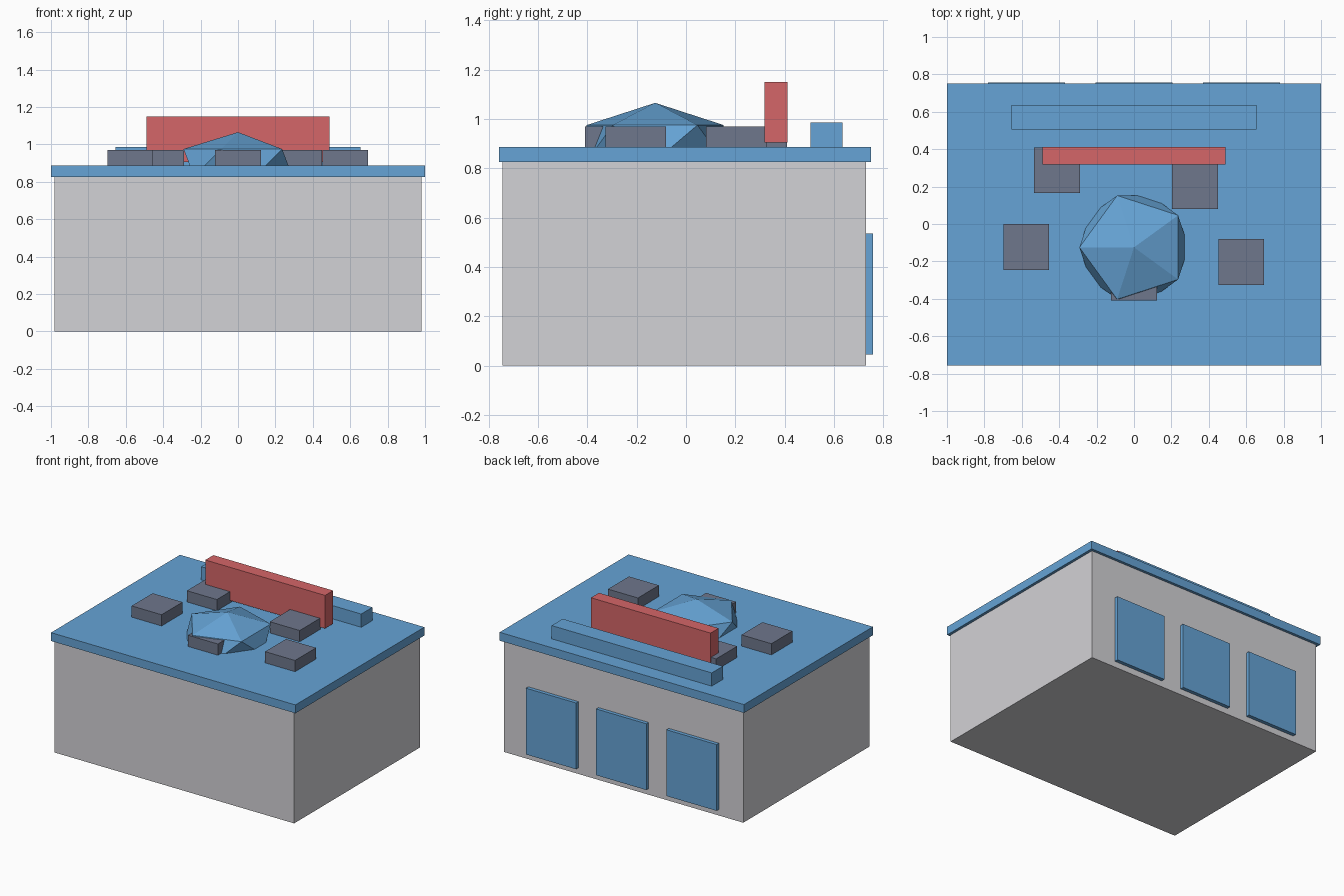
import bpy
import math

old = bpy.data.objects.get("Cube")
if old:
    bpy.data.objects.remove(old, do_unlink=True)


def material(name, rgb):
    mat = bpy.data.materials.new(name)
    mat.use_nodes = True
    colour = (*rgb, 1.0)
    mat.diffuse_color = colour
    for node in mat.node_tree.nodes:
        if node.type == 'BSDF_PRINCIPLED':
            node.inputs["Base Color"].default_value = colour
    return mat


BLUE = material("sky blue", (0.133, 0.371, 0.672))
GREY = material("light grey", (0.651, 0.644, 0.672))
RED = material("soft red", (0.665, 0.133, 0.138))
SLATE = material("slate grey", (0.156, 0.184, 0.262))


def finish(obj, name, mat):
    obj.name = name
    obj.data.name = name
    obj.data.materials.append(mat)
    return obj


def box(name, mat, x, y, z):
    """Box spanning the (low, high) range on each axis."""
    spans = (x, y, z)
    bpy.ops.mesh.primitive_cube_add(size=1, location=[(a + b) / 2 for a, b in spans])
    obj = bpy.context.object
    obj.scale = [b - a for a, b in spans]
    bpy.ops.object.transform_apply(location=False, rotation=False, scale=True)
    return finish(obj, name, mat)


WALL_TOP, ROOF_TOP = 0.825, 0.887

# Building and overhanging roof slab
box("walls", GREY, (-0.98, 0.98), (-0.743, 0.73), (0, WALL_TOP))
box("roof", BLUE, (-1, 1), (-0.757, 0.75), (WALL_TOP, ROOF_TOP))

# Three rear doors
for side, x in (("right", -0.575), ("middle", 0), ("left", 0.575)):
    box(side + "_door", BLUE, (x - 0.205, x + 0.205), (0.725, 0.757), (0.045, 0.535))

# Raised rear ledge and sign board hovering just above the roof
box("rear_ledge", BLUE, (-0.655, 0.655), (0.505, 0.635), (ROOF_TOP, 0.985))
box("sign_board", RED, (-0.49, 0.49), (0.318, 0.412), (0.905, 1.15))

# Square roof vents scattered around the dome
vents = [(-0.411, 0.287), (0.326, 0.203), (-0.576, -0.123),
         (0.573, -0.204), (0, -0.287)]
HALF = 0.1225
for number, (x, y) in enumerate(vents, 1):
    box(f"roof_vent_{number}", SLATE, (x - HALF, x + HALF), (y - HALF, y + HALF),
        (ROOF_TOP, 0.97))

# Faceted dome: a flattened twenty-sided ball sunk into the roof
bpy.ops.mesh.primitive_ico_sphere_add(subdivisions=1, radius=1,
                                      location=(0, -0.125, 0.902),
                                      rotation=(0, 0, math.pi))
dome = bpy.context.object
dome.scale = (0.326, 0.326, 0.163)
bpy.ops.object.transform_apply(location=False, rotation=True, scale=True)
finish(dome, "roof_dome", BLUE)
